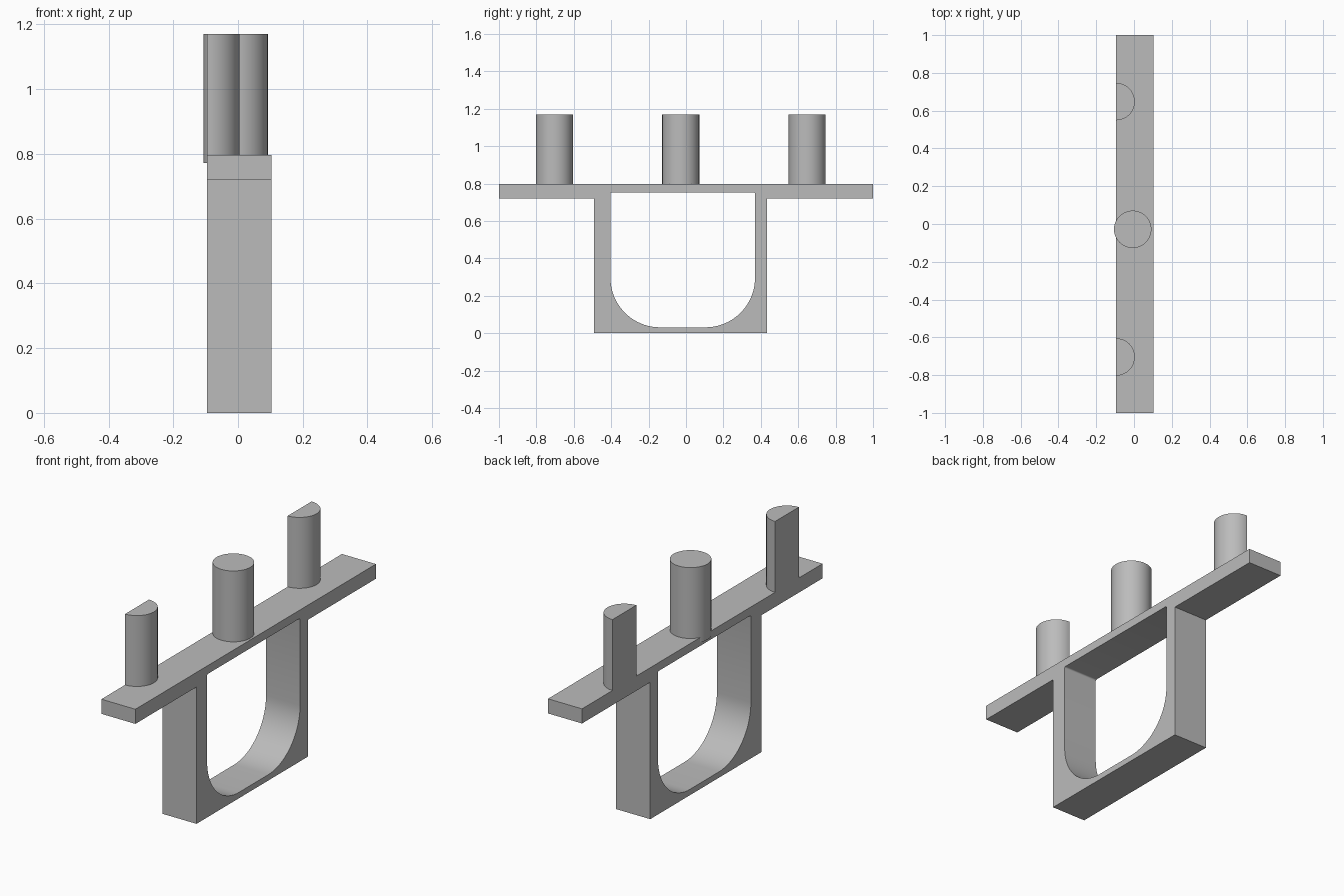
import bpy, bmesh
from math import pi, sin, cos, radians

if "Cube" in bpy.data.objects:
    bpy.data.objects.remove(bpy.data.objects["Cube"], do_unlink=True)

GREY = (0.5, 0.5, 0.5, 1)
mat = bpy.data.materials.new("plain grey")
mat.use_nodes = True
mat.diffuse_color = GREY
mat.node_tree.nodes["Principled BSDF"].inputs["Base Color"].default_value = GREY

BACK, FRONT = -0.095, 0.103        # x extent of the frame
BEAM_TOP = 0.797


def arc(cy, cz, r, start, end, steps):
    """Points on an arc in the y-z plane, angles in degrees."""
    angles = [radians(start + (end - start) * i / steps) for i in range(steps + 1)]
    return [(cy + r * cos(a), cz + r * sin(a)) for a in angles]


def extrude(name, loops, to_3d, offset):
    """Fill closed loops (later ones are holes) and extrude them to a solid."""
    bm = bmesh.new()
    edges = []
    for loop in loops:
        vs = [bm.verts.new(to_3d(*p)) for p in loop]
        edges += [bm.edges.new((v, vs[i - 1])) for i, v in enumerate(vs)]
    bmesh.ops.triangle_fill(bm, edges=edges, use_beauty=True)
    res = bmesh.ops.extrude_face_region(bm, geom=bm.faces[:], use_keep_orig=True)
    new = [g for g in res["geom"] if isinstance(g, bmesh.types.BMVert)]
    bmesh.ops.translate(bm, verts=new, vec=offset)
    bmesh.ops.recalc_face_normals(bm, faces=bm.faces[:])
    mesh = bpy.data.meshes.new(name)
    bm.to_mesh(mesh)
    bm.free()
    mesh.materials.append(mat)
    obj = bpy.data.objects.new(name, mesh)
    bpy.context.collection.objects.link(obj)
    bpy.ops.object.select_all(action='DESELECT')
    obj.select_set(True)
    bpy.context.view_layer.objects.active = obj
    bpy.ops.object.shade_smooth_by_angle(angle=radians(30))


# Frame: a crossbar with a hanging box, cut by a round-bottomed opening
outer = [(-1, 0.72), (-0.492, 0.72), (-0.492, 0), (0.433, 0), (0.433, 0.72),
         (1, 0.72), (1, BEAM_TOP), (-1, BEAM_TOP)]
left, right, low, high = -0.404, 0.369, 0.031, 0.753
R, r = 0.265, 0.008
opening = (arc(left + R, low + R, R, 180, 270, 20)
           + arc(right - R, low + R, R, 270, 360, 20)
           + arc(right - r, high - r, r, 0, 90, 4)
           + arc(left + r, high - r, r, 90, 180, 4))
extrude("frame", [outer, opening], lambda y, z: (BACK, y, z), (FRONT - BACK, 0, 0))

# Pegs: a full round one in the middle and a half-round one towards each end
PEG_R, PEG_BASE, PEG_TOP = 0.099, 0.772, 1.17


def peg(name, x, y, start, end, steps):
    pts = arc(x, y, PEG_R, start, end, steps)
    if end - start == 360:
        pts.pop()
    extrude(name, [pts], lambda px, py: (px, py, PEG_BASE), (0, 0, PEG_TOP - PEG_BASE))


peg("middle_peg", -0.007, -0.028, 0, 360, 64)
peg("front_half_peg", BACK, -0.704, -90, 90, 32)
peg("back_half_peg", BACK, 0.648, -90, 90, 32)
